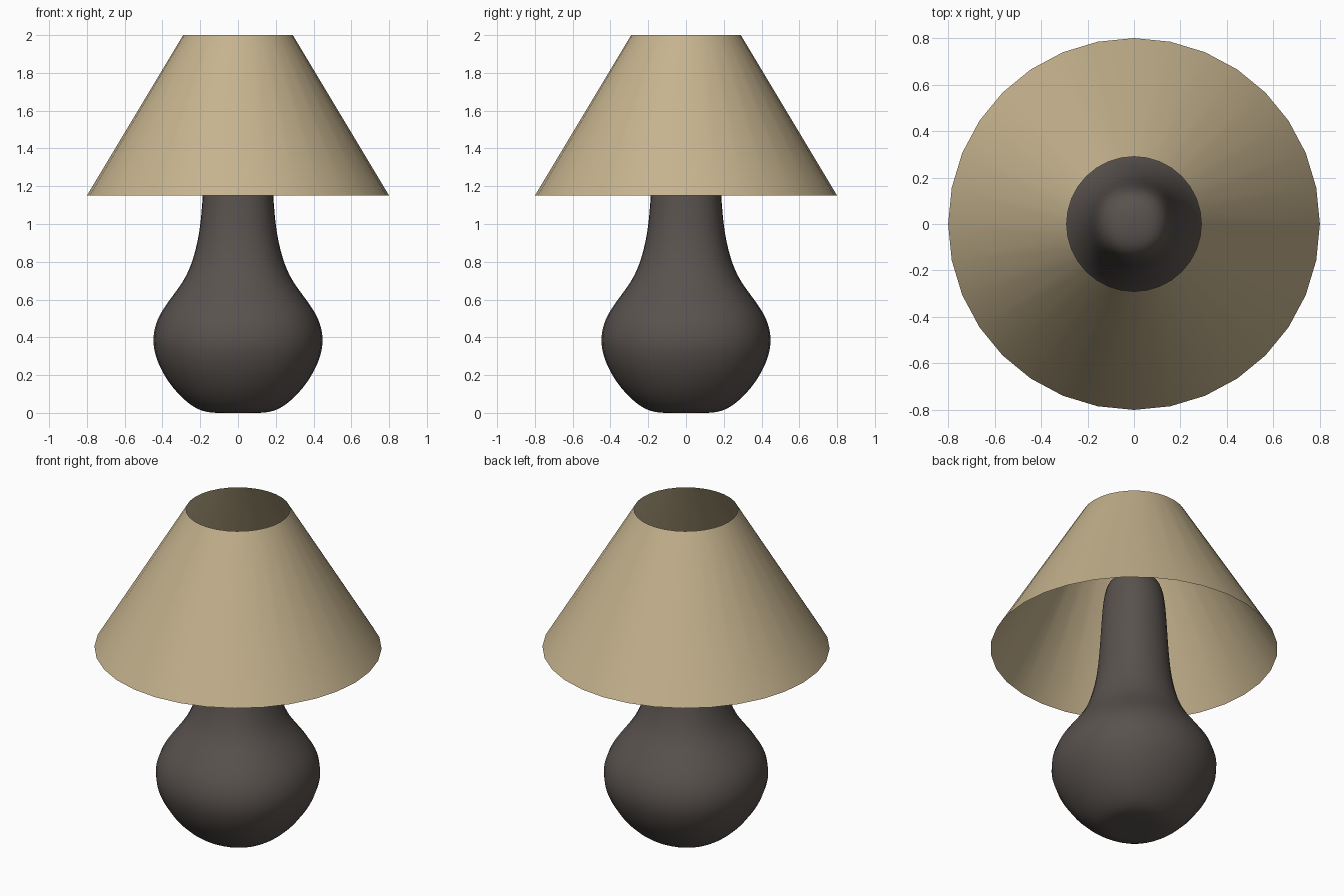
import bpy, bmesh, math

if "Cube" in bpy.data.objects:
    bpy.data.objects.remove(bpy.data.objects["Cube"])


def ring(bm, sides, radius, z, turn=0.0):
    return [bm.verts.new((radius * math.cos(turn + 2 * math.pi * i / sides),
                          radius * math.sin(turn + 2 * math.pi * i / sides), z))
            for i in range(sides)]


def loft(name, profile, sides, colour, turn=0.0, caps=False, levels=0):
    bm = bmesh.new()
    rings = [ring(bm, sides, r, z, turn) for r, z in profile]
    for a, b in zip(rings, rings[1:]):
        for i in range(sides):
            j = (i + 1) % sides
            bm.faces.new((a[i], a[j], b[j], b[i]))
    if caps:
        bm.faces.new(rings[0][::-1])
        bm.faces.new(rings[-1])
    for f in bm.faces:
        f.smooth = True
    me = bpy.data.meshes.new(name)
    bm.to_mesh(me)
    bm.free()
    ob = bpy.data.objects.new(name, me)
    bpy.context.collection.objects.link(ob)
    mat = bpy.data.materials.new(name + "_colour")
    mat.diffuse_color = (*colour, 1)
    mat.use_nodes = True
    mat.node_tree.nodes["Principled BSDF"].inputs["Base Color"].default_value = mat.diffuse_color
    me.materials.append(mat)
    if levels:
        sub = ob.modifiers.new("smooth", "SUBSURF")
        sub.levels = sub.render_levels = levels
    return ob


# Gourd-shaped body: square cage softened by subdivision
# (half width of the rounded body, height)
body = [(0.08, 0.0), (0.20, 0.0), (0.312, 0.09), (0.388, 0.19), (0.436, 0.29),
        (0.455, 0.39), (0.430, 0.50), (0.362, 0.60), (0.284, 0.70), (0.241, 0.80),
        (0.215, 0.90), (0.198, 1.0), (0.186, 1.15), (0.178, 1.30), (0.168, 1.45),
        (0.145, 1.57), (0.07, 1.62)]
k = math.sqrt(2) / 0.917   # square corner radius giving the wanted half width
loft("lamp_body", [(r * k, z) for r, z in body], 4, (0.10, 0.085, 0.077),
     turn=math.pi / 4, caps=True, levels=3)

# Open conical shade
loft("lamp_shade", [(0.80, 1.15), (0.29, 2.0)], 32, (0.56, 0.45, 0.27))
